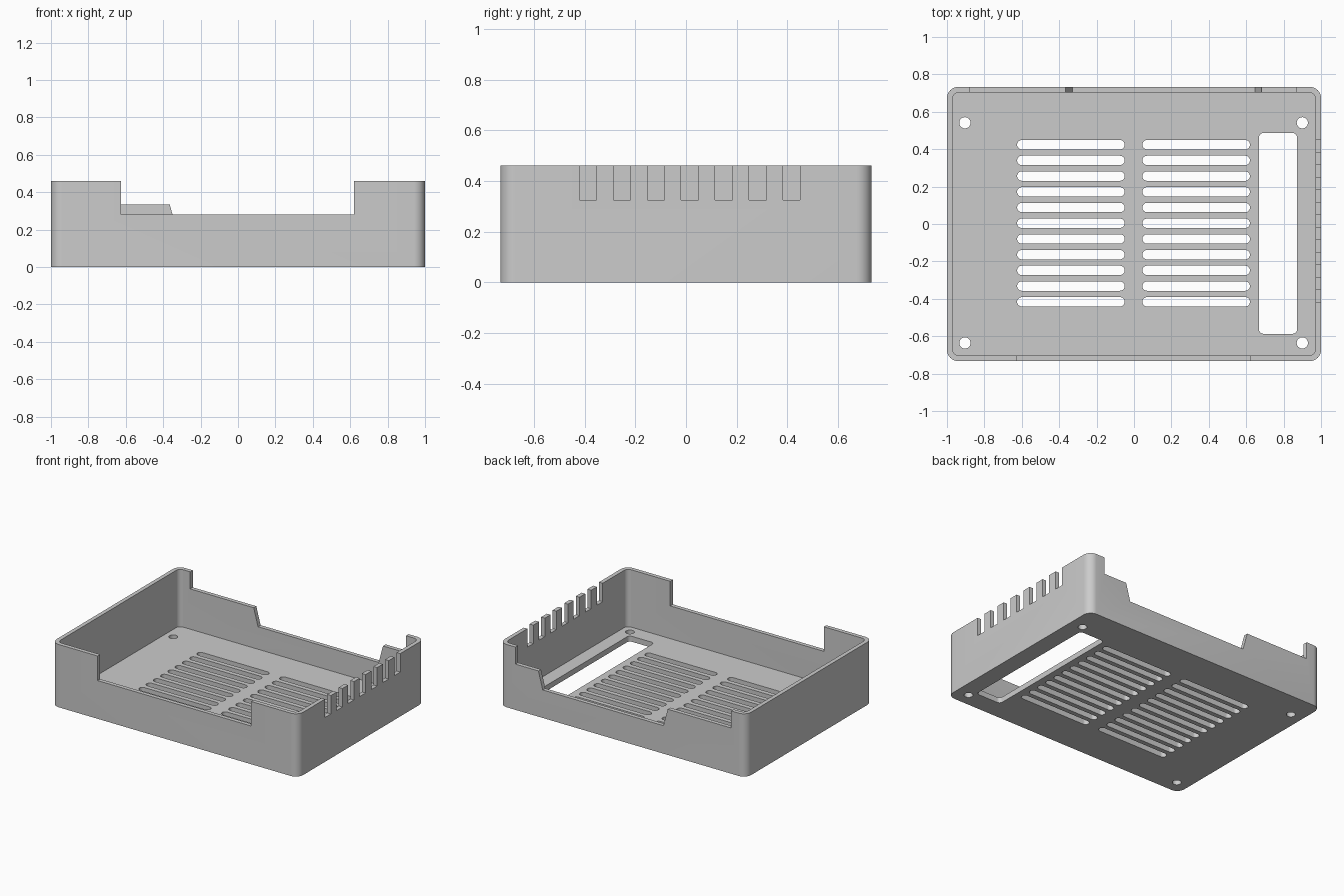
import bpy, bmesh, math

default = bpy.data.objects.get("Cube")
if default:
    bpy.data.objects.remove(default, do_unlink=True)

W, D, H = 2.0, 1.466, 0.46       # overall size
WALL, FLOOR = 0.03, 0.04         # thicknesses

grey = bpy.data.materials.new("light grey plastic")
grey.use_nodes = True
grey.diffuse_color = (0.6, 0.6, 0.6, 1)
grey.node_tree.nodes["Principled BSDF"].inputs["Base Color"].default_value = (0.6, 0.6, 0.6, 1)


def rounded(x0, x1, y0, y1, r, steps=8):
    """Outline of a rectangle with rounded corners."""
    pts = []
    corners = [(x1 - r, y1 - r), (x0 + r, y1 - r), (x0 + r, y0 + r), (x1 - r, y0 + r)]
    for q, (cx, cy) in enumerate(corners):
        for i in range(steps + 1):
            a = (q + i / steps) * math.pi / 2
            pts.append((cx + r * math.cos(a), cy + r * math.sin(a)))
    return pts


def prism(bm, outline, lo, hi, axis="z"):
    """Extrude an outline along z, or an x-z outline along y."""
    def place(p, t):
        return (p[0], p[1], t) if axis == "z" else (p[0], t, p[1])
    a = [bm.verts.new(place(p, lo)) for p in outline]
    b = [bm.verts.new(place(p, hi)) for p in outline]
    bm.faces.new(a)
    bm.faces.new(b)
    for i in range(len(a)):
        j = (i + 1) % len(a)
        bm.faces.new((a[i], a[j], b[j], b[i]))


def make(name, bm):
    bmesh.ops.remove_doubles(bm, verts=bm.verts, dist=1e-5)
    bmesh.ops.recalc_face_normals(bm, faces=bm.faces)
    mesh = bpy.data.meshes.new(name)
    bm.to_mesh(mesh)
    bm.free()
    mesh.materials.append(grey)
    ob = bpy.data.objects.new(name, mesh)
    bpy.context.collection.objects.link(ob)
    return ob


def box(x0, x1, z0, z1):
    return [(x0, z0), (x1, z0), (x1, z1), (x0, z1)]


# Tray body
bm = bmesh.new()
prism(bm, rounded(-W / 2, W / 2, -D / 2, D / 2, 0.06), 0, H)
tray = make("enclosure_tray", bm)

# Hollow interior
bm = bmesh.new()
prism(bm, rounded(-W / 2 + WALL, W / 2 - WALL, -D / 2 + WALL, D / 2 - WALL, 0.035), FLOOR, 0.7)
cavity = make("cavity_cutter", bm)

# Floor openings: vent slots, cable window and screw holes
bm = bmesh.new()
for row in range(11):
    y = 0.424 - row * 0.084
    for x0, x1 in ((-0.625, -0.05), (0.045, 0.62)):
        prism(bm, rounded(x0, x1, y - 0.025, y + 0.025, 0.0249), -0.1, 0.1)
prism(bm, rounded(0.668, 0.872, -0.587, 0.487, 0.025), -0.1, 0.1)
for x in (-0.904, 0.9):
    for y in (-0.636, 0.541):
        prism(bm, rounded(x - 0.03, x + 0.03, y - 0.03, y + 0.03, 0.0299), -0.1, 0.1)
openings = make("floor_opening_cutter", bm)

# Wall notches: front, stepped back and side comb
bm = bmesh.new()
prism(bm, box(-0.625, 0.62, 0.28, 0.6), -0.8, -0.66, "y")
stepped = [(-0.88, 0.6), (-0.88, 0.335), (-0.365, 0.335), (-0.33, 0.205),
           (0.648, 0.205), (0.683, 0.335), (0.87, 0.335), (0.87, 0.6)]
prism(bm, stepped, 0.66, 0.8, "y")
for i in range(7):
    y = -0.387 + i * 0.134
    prism(bm, box(0.92, 1.1, 0.325, 0.6), y - 0.034, y + 0.034, "y")
notches = make("wall_notch_cutter", bm)

# Apply the cuts
bpy.ops.object.select_all(action="DESELECT")
bpy.context.view_layer.objects.active = tray
tray.select_set(True)
for cutter in (cavity, openings, notches):
    cutter.hide_render = True
    mod = tray.modifiers.new(cutter.name, "BOOLEAN")
    mod.operation = "DIFFERENCE"
    mod.solver = "EXACT"
    mod.object = cutter
    bpy.ops.object.modifier_apply(modifier=mod.name)
    bpy.data.objects.remove(cutter, do_unlink=True)

bpy.ops.object.shade_smooth_by_angle(angle=math.radians(30))
